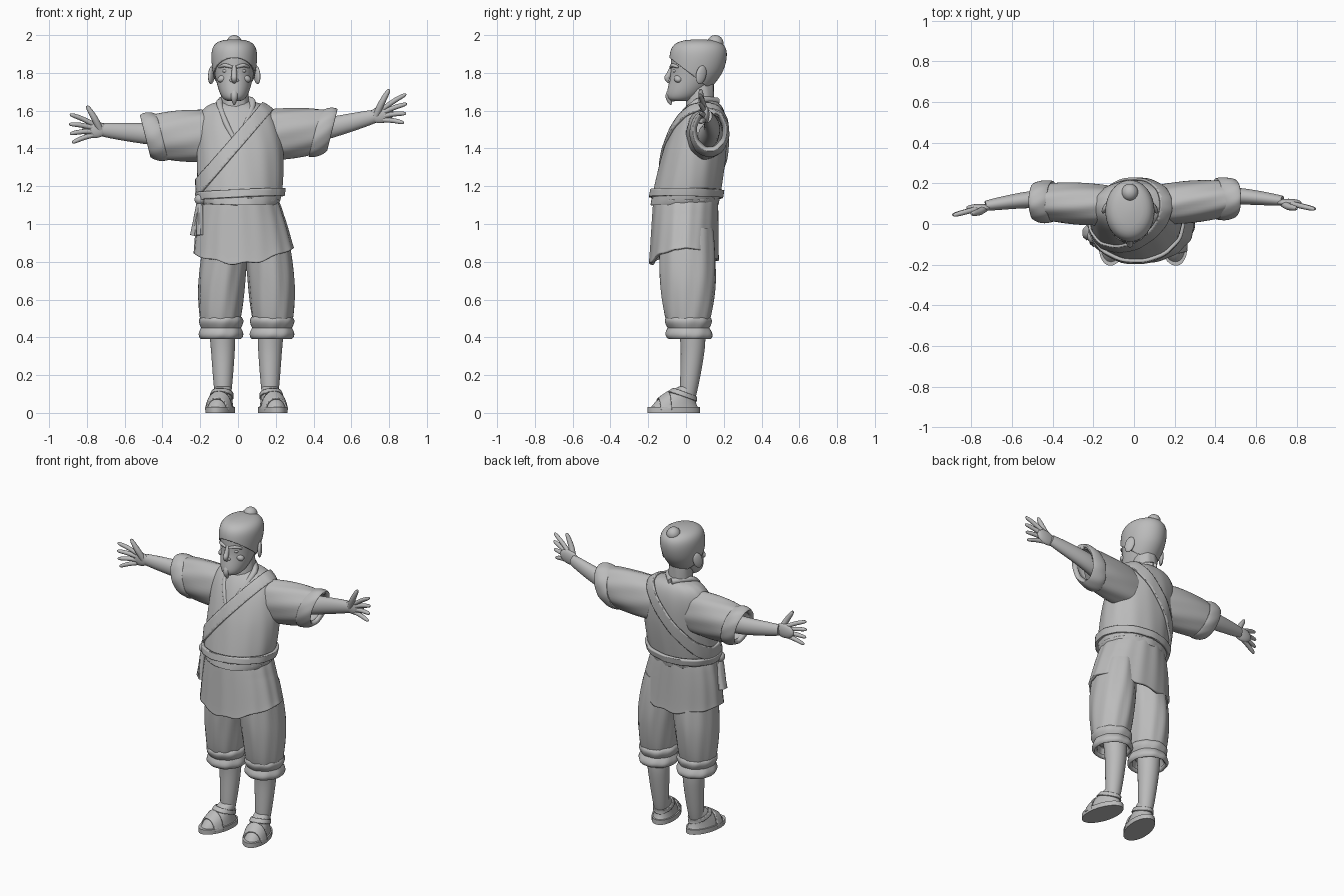
import bpy, bmesh, math
from mathutils import Vector

cube = bpy.data.objects.get("Cube")
if cube:
    bpy.data.objects.remove(cube, do_unlink=True)

clay = bpy.data.materials.new("clay_grey")
clay.use_nodes = True
clay.diffuse_color = (0.5, 0.5, 0.5, 1)
clay.node_tree.nodes["Principled BSDF"].inputs["Base Color"].default_value = clay.diffuse_color
X, Y, Z = Vector((1, 0, 0)), Vector((0, 1, 0)), Vector((0, 0, 1))
made = []


def finish(name, bm, location=(0, 0, 0), rotation=(0, 0, 0)):
    bmesh.ops.recalc_face_normals(bm, faces=bm.faces)
    mesh = bpy.data.meshes.new(name)
    bm.to_mesh(mesh)
    bm.free()
    mesh.materials.append(clay)
    ob = bpy.data.objects.new(name, mesh)
    ob.location, ob.rotation_euler = location, rotation
    bpy.context.scene.collection.objects.link(ob)
    made.append(ob)
    return ob


def thicken(ob, thickness, offset):
    mod = ob.modifiers.new("thickness", "SOLIDIFY")
    mod.thickness, mod.offset = thickness, offset
    return ob


# Radius rules along a part, from its start (0) to its end (1)
def taper(start, end, swell=0):
    return lambda t: start + (end - start) * t + swell * math.sin(math.pi * t)


def dome(radius, power, cut=0.9):
    return lambda t: radius * (1 - cut * t ** power) ** 0.5


def skull(radius):
    return lambda t: dome(radius, 8, 0.99)(t) * (t + 0.01) ** 0.33


def curve_point(points, t):
    """Catmull-Rom position along the control points."""
    last = len(points) - 1
    i = min(int(t * last), last - 1)
    s = t * last - i
    a, b, c, d = (Vector(points[max(0, min(last, i + j))]) for j in (-1, 0, 1, 2))
    return b + s / 2 * (c - a + s * (2 * a - 5 * b + 4 * c - d + s * (3 * (b - c) + d - a)))


def loft(name, path, width, depth=None, along=None, sides=48, steps=24,
         fold=0, waves=9, twist=5, caps=True, shape=None):
    """Oval sections swept along a path; depth is measured towards y."""
    depth = depth or width
    bm, rings = bmesh.new(), []
    for k in range(steps + 1):
        t = k / steps
        centre = curve_point(path, t)
        ahead = curve_point(path, min(1, t + 0.01)) - curve_point(path, max(0, t - 0.01))
        d = along or ahead.normalized()
        v = (Y - d * d.y).normalized()
        u = v.cross(d)
        ring = []
        for i in range(sides):
            a = math.tau * i / sides
            crease = math.sin(waves * a + twist * t) + math.sin((waves - 4) * a - twist * t) / 2
            p = centre + (u * width(t) * math.cos(a) + v * depth(t) * math.sin(a)) * (1 + fold * crease)
            if shape:
                shape(p)
            ring.append(bm.verts.new(p))
        rings.append(ring)
    for low, high in zip(rings, rings[1:]):
        for i in range(sides):
            j = (i + 1) % sides
            bm.faces.new((low[i], low[j], high[j], high[i]))
    if caps:
        bm.faces.new(rings[0])
        bm.faces.new(rings[-1])
    return finish(name, bm)


def cord(name, path, radius):
    return loft(name, path, radius, sides=14, steps=14)


def blob(name, location, size, rotation=(0, 0, 0)):
    bm = bmesh.new()
    bmesh.ops.create_uvsphere(bm, u_segments=24, v_segments=14, radius=1)
    bmesh.ops.scale(bm, vec=size, verts=bm.verts)
    return finish(name, bm, location, rotation)


def band(name, source, centre, normal, half, thickness):
    """Raised strip of a part's skin between two parallel planes."""
    bm = bmesh.new()
    bm.from_mesh(source.data)
    normal = normal.normalized()
    for way in (-normal, normal):
        bmesh.ops.bisect_plane(bm, geom=bm.verts[:] + bm.edges[:] + bm.faces[:],
                               plane_co=centre + way * half, plane_no=way, clear_outer=True)
    return thicken(finish(name, bm, source.location, source.rotation_euler), thickness, 1)


# Jacket body, belt and diagonal sash
jacket_width = dome(0.23, 6)
jacket = loft("jacket_body", [(0.01, -0.01, 1.1), (0.01, 0.05, 1.4), (-0.01, 0.1, 1.65)],
              lambda t: jacket_width(t) - 0.03 * (1 - t) ** 8, dome(0.18, 2.5),
              along=Z, sides=80, steps=50, fold=0.006, waves=13)
band("lower_belt", jacket, Z * 1.12, Z + X / 20, 0.02, 0.012)
band("upper_belt", jacket, Z * 1.16, Z - X / 20, 0.02, 0.017)
band("diagonal_sash", jacket, Vector((-0.05, 0, 1.38)), Z - X * 1.17, 0.033, 0.012)


def wavy_hem(p):
    drop = max(0, min(1, (1.05 - p.z) * 4))
    rise = p.x ** 2 + max(0, p.y) / 9 + math.sin(p.x * 40) / 150
    p.z += drop * rise


skirt = loft("jacket_skirt", [(0.01, 0, 1.13), (0.03, -0.01, 0.79)], taper(0.2, 0.265, 0.01), taper(0.17, 0.185),
             along=Z, sides=96, fold=0.009, waves=15, twist=1, caps=False, shape=wavy_hem)
thicken(skirt, 0.015, -1)

# Belt knot and hanging ends
knot = Vector((-0.2, -0.06, 1.13))
blob("belt_knot", knot, (0.03, 0.035, 0.03))
for drift in (-1, 1):
    loft("belt_end", [knot, knot + Vector((drift / 60 - 0.015, -drift / 60, -0.19))],
         taper(0.015, 0.022), taper(0.02, 0.036), sides=20, fold=0.06, waves=6)

# Collar and neck
nape = Vector((-0.01, 0.165, 1.65))
for s, side in ((-1, "right"), (1, "left")):
    lapel = [nape, nape + Vector((s * 0.085, -0.1, 0)), nape + Vector((s * 0.06, -0.2, -0.1)),
             nape + Vector((s * 0.01, -0.25, -0.2))]
    cord(side + "_collar", lapel, taper(0.02, 0.014))
loft("neck", [(-0.01, 0.07, 1.5), (-0.02, 0.08, 1.75)], taper(0.08, 0.068), fold=0.015)

# Head, hair and topknot
head = loft("head", [(-0.02, -0.03, 1.65), (-0.02, 0.05, 1.8), (-0.02, 0.07, 1.97)],
            skull(0.13), skull(0.165), along=Z, steps=36)
crown = (Y * 4 + Z * 5).normalized()
band("hair", head, Vector((0, -0.08, 1.88)) + crown / 3, crown, 1 / 3, 0.008)
blob("topknot", (-0.02, 0.155, 1.958), (0.041, 0.043, 0.042))
cord("topknot_stem", [(-0.02, 0.11, 1.9), (-0.02, 0.15, 1.96)], taper(0.04, 0.02))


# Face, placed from the point between the eyes
def face(x, y, z):
    return Vector((-0.02, -0.08, 1.81)) + Vector((x, y, z)) / 100


cord("nose", [face(0, 1, 3), face(0, -1, -2), face(0, -2, -4), face(0, 0, -6)], taper(0.01, 0.01, 0.006))
blob("lips", face(0, 0, -9), (0.03, 0.012, 0.008))
blob("chin", face(0, 1, -14), (0.03, 0.02, 0.022))
cord("beard", [face(0, 0, -11), face(0, -1, -14), face(0, 0, -18)], taper(0.02, 0.003, 0.007))
for s, side in ((-1, "right"), (1, "left")):
    blob(side + "_eye", face(s * 4.5, 2, 0), (0.018, 0.01, 0.009))
    cord(side + "_brow", [face(s, 0, 2), face(s * 5, 1, 3), face(s * 8, 4, 2)], taper(0.007, 0.005, 0.004))
    blob(side + "_cheekbone", face(s * 6, 4, -4), (0.03, 0.024, 0.02), (0, s * 0.4, 0))
    blob(side + "_nostril", face(s * 1.5, 0, -5), (0.01, 0.012, 0.009))
    cord(side + "_moustache", [face(0, 0, -7), face(s * 3, 0, -8), face(s * 4.5, 1, -11)], taper(0.008, 0.003))
    blob(side + "_ear", face(s * 12, 16, -2), (0.013, 0.03, 0.05), (-0.25, 0, s * 0.5))

# Sleeves, arms and hands; the left arm is raised a little
for s, side, lift in ((-1, "right", 0), (1, "left", 1)):
    def arm_point(x, y, z):
        return Vector((s * x, y + lift * x / 30, z + lift * max(0, x - 0.3) / 6))

    def slant(p):
        p.x += s * (p.z - 1.46) / 4

    loft(side + "_sleeve", [arm_point(0.08, 0.09, 1.47), arm_point(0.46, 0.11, 1.46)],
         taper(0.13, 0.11, 0.015), taper(0.09, 0.085, 0.015), along=X * s,
         fold=0.02, waves=8, twist=6, caps=False, shape=slant)
    cuff = loft(side + "_sleeve_cuff", [arm_point(0.4, 0.11, 1.46), arm_point(0.49, 0.11, 1.465)],
                taper(0.12, 0.11, 0.013), taper(0.1, 0.09, 0.01), along=X * s,
                fold=0.01, caps=False, shape=slant)
    thicken(cuff, 0.03, -1)
    loft(side + "_arm", [arm_point(0.3, 0.11, 1.47), arm_point(0.5, 0.12, 1.48), arm_point(0.73, 0.09, 1.5)],
         taper(0.065, 0.033, 0.006), taper(0.055, 0.024, 0.003), sides=28)

    def hand(u, v, y):
        return arm_point(0.71 + u, y, 1.5 + v + lift * u / 20)

    blob(side + "_palm", hand(0.05, 0, 0.08), (0.065, 0.019, 0.045), (0, -s * lift / 6, 0))
    for i, finger in enumerate(("index", "middle", "ring", "little")):
        spread = 0.4 - i / 4
        root = Vector((0.06, 0.03 - i / 50, 0.075))
        reach = Vector((math.cos(spread), math.sin(spread), -0.25)) * (0.13 - i / 200)
        cord(side + "_" + finger + "_finger",
             [hand(*root), hand(*(root + reach / 2 + Y * 0.004)), hand(*(root + reach))], dome(0.013, 5))
    cord(side + "_thumb", [hand(0.02, 0, 0.08), hand(0.05, 0.06, 0.06), hand(0.09, 0.125, 0.05)], dome(0.018, 3))

# Trousers, rolled cuffs, legs and sandals
for s, side in ((-1, "right"), (1, "left")):
    def leg_point(out, y, z):
        return Vector((0.045 + s * out, y, z))

    loft(side + "_trouser_leg", [leg_point(0.1, 0, 0.98), leg_point(0.13, 0.01, 0.7), leg_point(0.14, 0.01, 0.46)],
         taper(0.11, 0.1, 0.018), taper(0.14, 0.105, 0.024), along=Z, fold=0.018, waves=10)
    cuff = loft(side + "_trouser_cuff", [leg_point(0.135, 0.01, 0.51), leg_point(0.135, 0.02, 0.39)],
                lambda t: 0.105 + abs(math.sin(math.tau * t)) / 80,
                lambda t: 0.11 + abs(math.sin(math.tau * t)) / 70, along=Z, fold=0.014, caps=False)
    thicken(cuff, 0.025, -1)
    loft(side + "_lower_leg", [leg_point(0.13, 0.03, 0.48), leg_point(0.125, 0.035, 0.33), leg_point(0.125, 0.01, 0.08)],
         taper(0.07, 0.04, 0.008), along=Z, sides=32)
    sole = loft(side + "_sole", [(0, -0.067, 0), (0, -0.067, 0.03)], taper(0.074, 0.074), taper(0.142, 0.142), steps=2)
    foot = loft(side + "_foot", [(0, -0.065, 0.02), (0, -0.05, 0.07), (0, 0.01, 0.14)],
                taper(0.068, 0.04, 0.004), taper(0.135, 0.045, 0.01), along=Z)
    for ob in (sole, foot):
        ob.location = leg_point(0.125, 0, 0)
        ob.rotation_euler.z = s * 0.22
    band(side + "_toe_strap", foot, Y * -0.12, Y, 0.027, 0.009)
    band(side + "_ankle_strap", foot, Z * 0.09, Z + Y / 3, 0.012, 0.008)

# Smooth shading with crisp hems
bpy.ops.object.select_all(action="DESELECT")
for ob in made:
    ob.select_set(True)
bpy.context.view_layer.objects.active = made[0]
bpy.ops.object.shade_smooth_by_angle(angle=math.radians(50))
